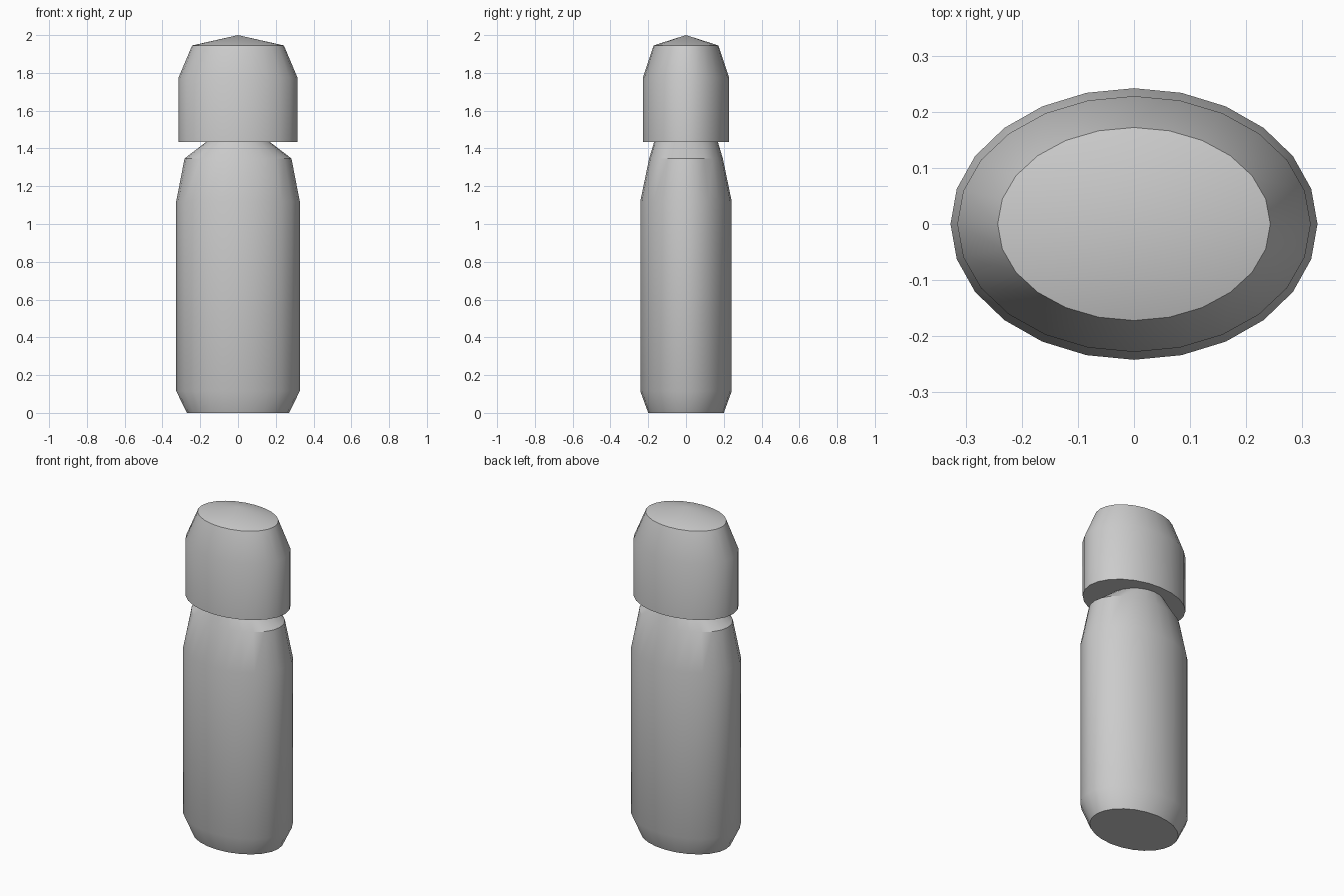
import bpy
import bmesh
import math

SIDES = 24

if "Cube" in bpy.data.objects:
    bpy.data.objects.remove(bpy.data.objects["Cube"], do_unlink=True)

# Single grey plastic for the whole bottle
grey = bpy.data.materials.new("plain_grey")
grey.use_nodes = True
colour = (0.6, 0.6, 0.6, 1.0)
grey.diffuse_color = colour
grey.node_tree.nodes["Principled BSDF"].inputs["Base Color"].default_value = colour


def oval_loft(name, sections, peak=None):
    """Skin oval sections (z, x radius, y radius), ending flat or in a peak."""
    bm = bmesh.new()
    turns = [math.tau * i / SIDES for i in range(SIDES)]
    rings = [[bm.verts.new((rx * math.cos(a), ry * math.sin(a), z)) for a in turns]
             for z, rx, ry in sections]
    for low, high in zip(rings, rings[1:]):
        for i in range(SIDES):
            j = (i + 1) % SIDES
            bm.faces.new((low[i], low[j], high[j], high[i]))
    bm.faces.new(rings[0][::-1])
    top = rings[-1]
    if peak is None:
        bm.faces.new(top)
    else:
        tip = bm.verts.new((0, 0, peak))
        for i in range(SIDES):
            bm.faces.new((top[i], top[(i + 1) % SIDES], tip))
    mesh = bpy.data.meshes.new(name)
    bm.to_mesh(mesh)
    bm.free()
    mesh.materials.append(grey)
    obj = bpy.data.objects.new(name, mesh)
    bpy.context.collection.objects.link(obj)
    bpy.ops.object.select_all(action="DESELECT")
    obj.select_set(True)
    bpy.context.view_layer.objects.active = obj
    bpy.ops.object.shade_smooth_by_angle(angle=math.radians(30))
    return obj


# Oval body, tapering through the shoulder into a round neck
oval_loft("bottle_body", [
    (0.0, 0.27, 0.2),
    (0.115, 0.327, 0.242),
    (1.12, 0.327, 0.242),
    (1.347, 0.283, 0.195),
    (1.437, 0.165, 0.168),
])

# Overhanging cap with a bevelled top and shallow peak
oval_loft("bottle_cap", [
    (1.435, 0.315, 0.228),
    (1.775, 0.315, 0.228),
    (1.945, 0.243, 0.172),
], peak=2.0)
